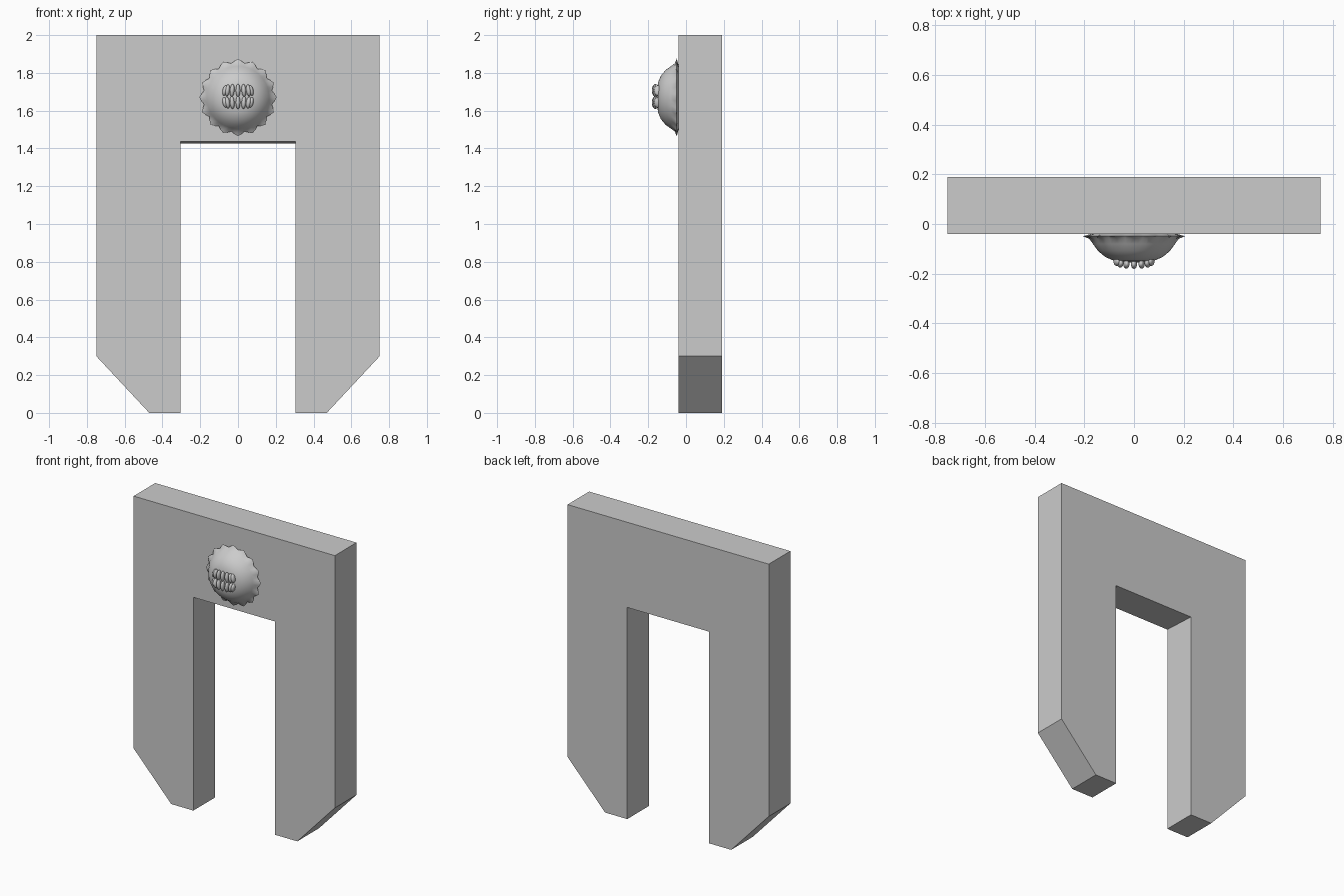
import bpy, bmesh, math
from mathutils import Matrix

cube = bpy.data.objects.get("Cube")
if cube:
    bpy.data.objects.remove(cube)

stone = bpy.data.materials.new("stone grey")
stone.use_nodes = True
stone.diffuse_color = (0.6, 0.6, 0.6, 1)
stone.node_tree.nodes["Principled BSDF"].inputs["Base Color"].default_value = (0.6, 0.6, 0.6, 1)


def finish(bm, name, smooth=None):
    bmesh.ops.recalc_face_normals(bm, faces=bm.faces)
    mesh = bpy.data.meshes.new(name)
    bm.to_mesh(mesh)
    bm.free()
    mesh.materials.append(stone)
    obj = bpy.data.objects.new(name, mesh)
    bpy.context.collection.objects.link(obj)
    if smooth:
        bpy.ops.object.select_all(action='DESELECT')
        obj.select_set(True)
        bpy.context.view_layer.objects.active = obj
        bpy.ops.object.shade_smooth_by_angle(angle=math.radians(smooth))
    return obj


# Gate slab: mirrored outline, extruded front to back
FRONT, BACK = -0.04, 0.19
half = [(0.75, 2), (0.75, 0.3), (0.47, 0), (0.305, 0), (0.305, 1.437)]
outline = half + [(-x, z) for x, z in reversed(half)]
bm = bmesh.new()
face = bm.faces.new([bm.verts.new((x, FRONT, z)) for x, z in outline])
ext = bmesh.ops.extrude_face_region(bm, geom=[face])["geom"]
for v in ext:
    if isinstance(v, bmesh.types.BMVert):
        v.co.y = BACK
        if 1 < v.co.z < 1.5:
            v.co.z = 1.426      # underside slopes down to the back
finish(bm, "gate_slab")

# Domed boss with a pointed, flared rim
CENTRE, POINTS = 1.67, 16
# radius, y, how strongly the points show
profile = [(0.04, -0.153, 0), (0.08, -0.148, 0), (0.115, -0.133, 0), (0.145, -0.108, 0),
           (0.165, -0.08, 0), (0.176, -0.06, 0.15), (0.183, -0.049, 1), (0.165, -0.038, 0)]
bm = bmesh.new()
steps = POINTS * 4
rings = []
for r, y, k in profile:
    ring = []
    for i in range(steps):
        a = 2 * math.pi * i / steps
        rr = r + k * 0.022 * (abs((i % 4) - 2) / 2)
        ring.append(bm.verts.new((rr * math.sin(a), y, CENTRE + rr * math.cos(a))))
    rings.append(ring)
for a, b in zip(rings, rings[1:]):
    for i in range(steps):
        j = (i + 1) % steps
        bm.faces.new((a[i], a[j], b[j], b[i]))
tip = bm.verts.new((0, -0.155, CENTRE))
for i in range(steps):
    bm.faces.new((tip, rings[0][(i + 1) % steps], rings[0][i]))
bm.faces.new(rings[-1])
finish(bm, "spiked_boss", 50)

# Two rows of rounded teeth wrapping round the front of the boss
bm = bmesh.new()
for row in (1, -1):
    for i in range(7):
        t = (i - 3) / 3
        height = 0.034 - 0.006 * t * t
        place = (Matrix.Translation((0.071 * math.sin(t * 1.35), -0.162 + 0.012 * t * t,
                                     CENTRE + 0.005 + row * 0.032))
                 @ Matrix.Rotation(-row * t * 0.22, 4, 'Y')
                 @ Matrix.Diagonal((0.0125, 0.019, height, 1)))
        bmesh.ops.create_uvsphere(bm, u_segments=14, v_segments=10, radius=1, matrix=place)
finish(bm, "teeth", 60)
